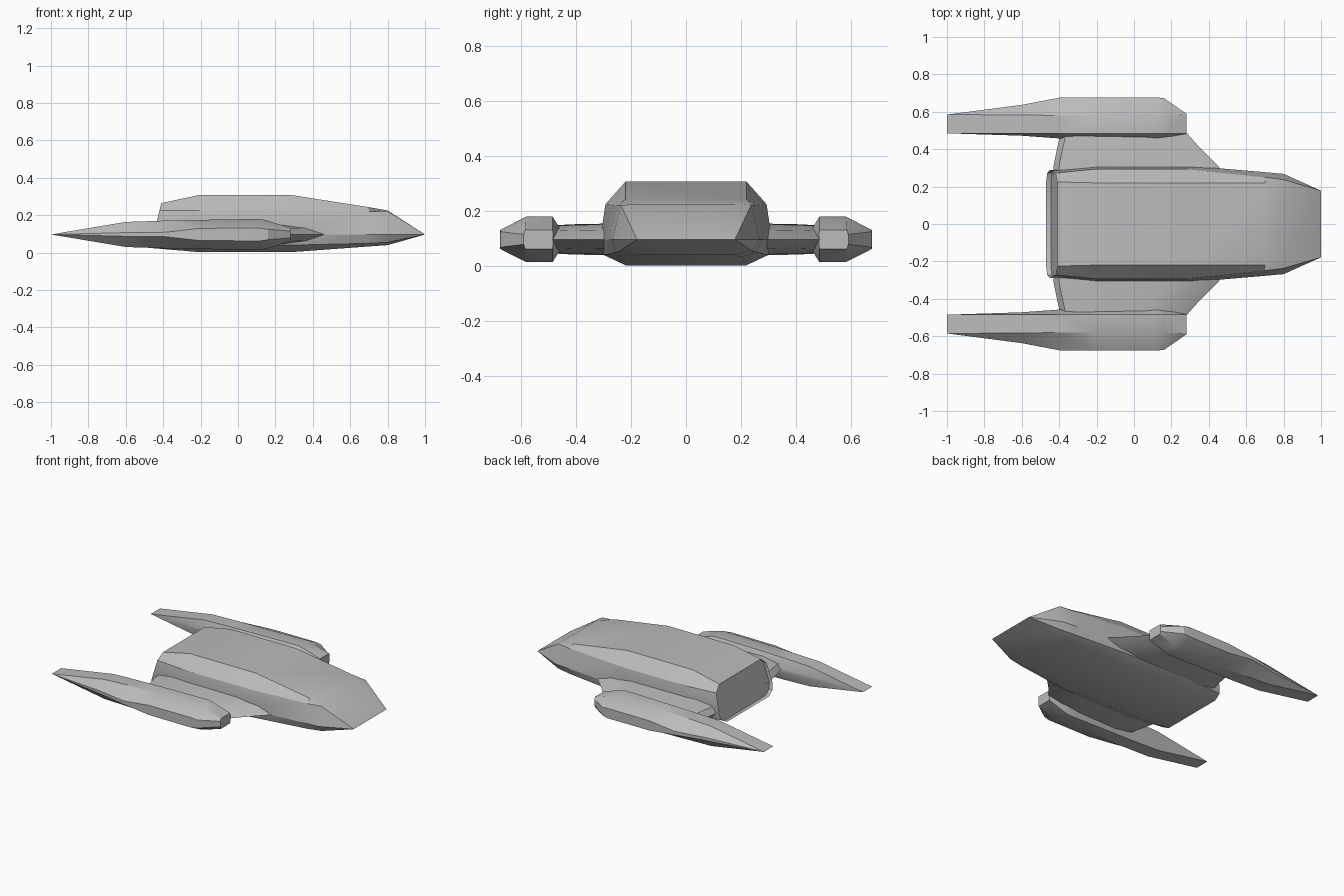
import bpy
import bmesh

MID = 0.097  # height of the waterline shared by every part

if "Cube" in bpy.data.objects:
    bpy.data.objects.remove(bpy.data.objects["Cube"], do_unlink=True)

grey = bpy.data.materials.new("hull grey")
grey.use_nodes = True
colour = (0.5, 0.5, 0.5, 1)
grey.diffuse_color = colour
grey.node_tree.nodes["Principled BSDF"].inputs["Base Color"].default_value = colour


def loft(rings):
    """Skin closed rings of equal length and cap both ends."""
    bm = bmesh.new()
    loops = [[bm.verts.new(p) for p in ring] for ring in rings]
    n = len(loops[0])
    for a, b in zip(loops, loops[1:]):
        for i in range(n):
            j = (i + 1) % n
            bm.faces.new((a[i], a[j], b[j], b[i]))
    first = bm.faces.new(loops[0])
    bm.faces.new(loops[-1])
    return bm, first


def finish(bm, name):
    bmesh.ops.remove_doubles(bm, verts=bm.verts, dist=0.0005)
    bmesh.ops.dissolve_degenerate(bm, edges=bm.edges, dist=0.0005)
    bmesh.ops.recalc_face_normals(bm, faces=bm.faces)
    mesh = bpy.data.meshes.new(name)
    bm.to_mesh(mesh)
    bm.free()
    mesh.materials.append(grey)
    ob = bpy.data.objects.new(name, mesh)
    bpy.context.collection.objects.link(ob)
    bpy.ops.object.select_all(action="DESELECT")
    ob.select_set(True)
    bpy.context.view_layer.objects.active = ob
    bpy.ops.object.shade_smooth_by_angle(angle=0.5)
    return ob


# Hull: half sections from roof edge down to keel edge, mirrored across y
def hull_ring(x, half, lean=0.0):
    side = [(x - lean * (half[0][1] - z), y, z) for y, z in half]
    return side + [(px, -y, z) for px, y, z in reversed(side)]


body = [(0.22, 0.307), (0.293, 0.225), (0.312, MID), (0.298, 0.04), (0.22, 0.003)]
rear = [(0.225, 0.265), (0.272, 0.225), (0.287, MID), (0.272, 0.05), (0.225, 0.025)]
brow = [(0.175, 0.225), (0.237, 0.222), (0.268, MID), (0.24, 0.055), (0.175, 0.04)]
cheek = [(0.22, 0.243), (0.25, 0.22), (0.277, MID), (0.255, 0.05), (0.2, 0.033)]
nose = [(0.178, MID)] * 5
bm, tail_face = loft([
    hull_ring(-0.41, rear, 0.25),
    hull_ring(-0.21, body),
    hull_ring(0.29, body),
    hull_ring(0.7, cheek),
    hull_ring(0.8, brow),
    hull_ring(1.0, nose),
])
# Recessed rear hatch inside a frame
bmesh.ops.inset_region(bm, faces=[tail_face], thickness=0.035)
for v in tail_face.verts:
    v.co.x += 0.025
finish(bm, "hull")


# Wings: lens-shaped sections joining the hull to each nacelle
def wing_ring(side, y, front, back, thick):
    xs = [(front, 0), (front - 0.1, 0.6), (front - 0.25, 0.95), (back + 0.15, 1),
          (back + 0.03, 0.65), (back, 0)]
    top = [(x, side * y, MID + h * thick) for x, h in xs]
    low = [(x, side * y, MID - h * thick) for x, h in reversed(xs[1:-1])]
    return top + low


# Nacelles: eight-sided pods drawn out to a flat tail edge
def nacelle_ring(side, x, y_in, y_out, y_top, tall, flat):
    half = [(y_in, flat), (0.485, tall), (y_top, tall), (y_out, flat)]
    upper = [(x, side * y, MID + h) for y, h in half]
    return upper + [(x, side * y, MID - h) for y, h in reversed(half)]


for side, label in ((1, "left"), (-1, "right")):
    bm, _ = loft([
        wing_ring(side, 0.25, 0.5, -0.43, 0.06),
        wing_ring(side, 0.31, 0.45, -0.43, 0.057),
        wing_ring(side, 0.41, 0.35, -0.41, 0.055),
        wing_ring(side, 0.5, 0.27, -0.39, 0.05),
    ])
    finish(bm, label + "_wing")
    bm, _ = loft([
        nacelle_ring(side, -1.0, 0.485, 0.585, 0.585, 0, 0),
        nacelle_ring(side, -0.6, 0.472, 0.637, 0.583, 0.067, 0.01),
        nacelle_ring(side, -0.39, 0.457, 0.677, 0.58, 0.074, 0.012),
        nacelle_ring(side, -0.2, 0.457, 0.677, 0.58, 0.078, 0.033),
        nacelle_ring(side, 0.12, 0.455, 0.677, 0.58, 0.083, 0.034),
        nacelle_ring(side, 0.16, 0.46, 0.673, 0.582, 0.073, 0.028),
        nacelle_ring(side, 0.28, 0.483, 0.59, 0.585, 0.035, 0.018),
    ])
    finish(bm, label + "_nacelle")
